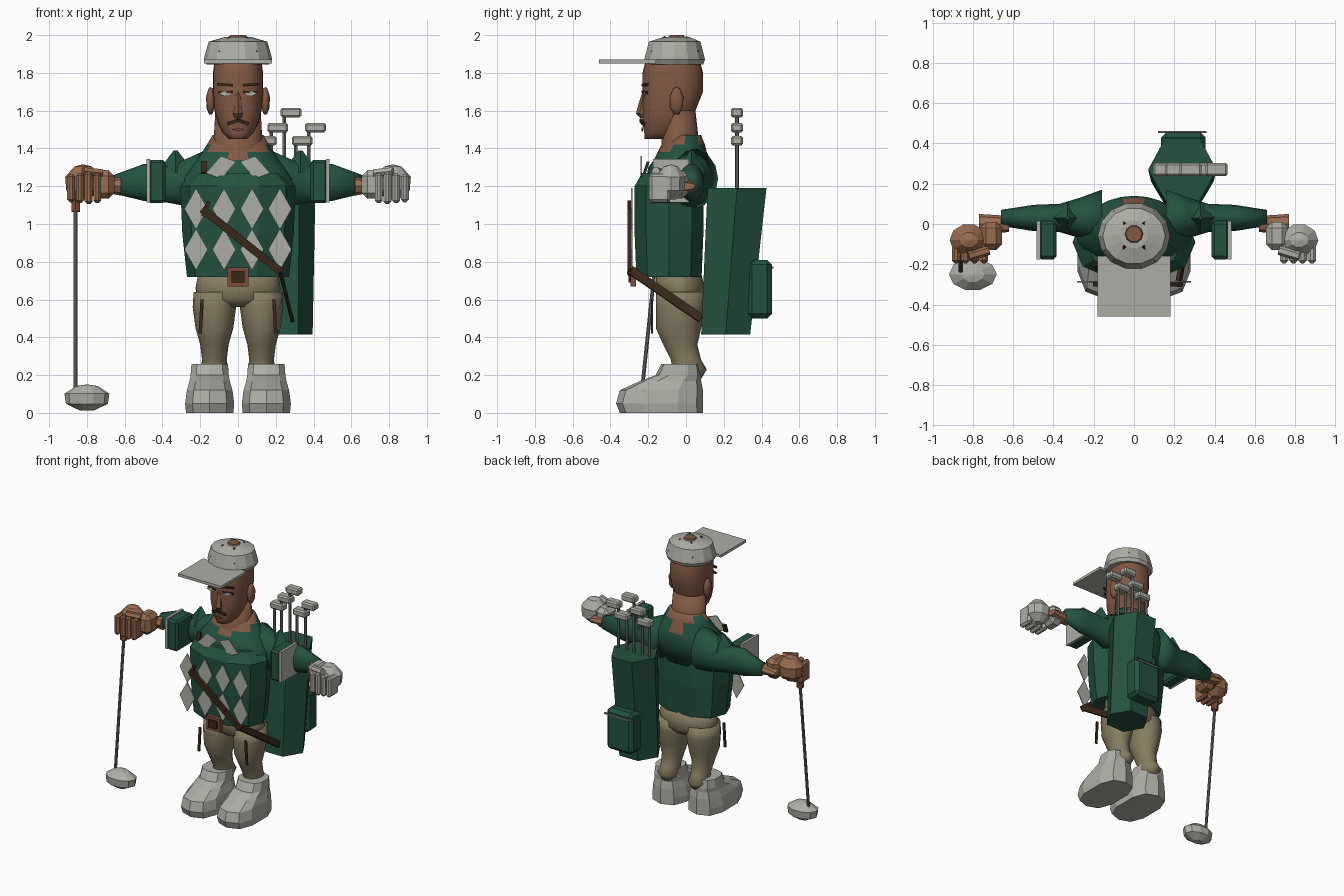
import bpy, bmesh, math
from mathutils import Vector

if "Cube" in bpy.data.objects:
    bpy.data.objects.remove(bpy.data.objects["Cube"], do_unlink=True)


def material(name, *rgb):
    made = bpy.data.materials.new(name)
    made.diffuse_color = (*rgb, 1)
    made.use_nodes = True
    made.node_tree.nodes["Principled BSDF"].inputs["Base Color"].default_value = (*rgb, 1)
    return made


GREEN = material("jacket green", .018, .085, .05)
WHITE = material("off white", .42, .42, .38)
SKIN = material("face skin", .22, .1, .06)
HAND = material("hand skin", .32, .15, .08)
KHAKI = material("khaki", .24, .2, .12)
DARK = material("dark brown", .04, .02, .01)
BUCKLE = material("buckle brown", .2, .07, .04)
STEEL = material("steel grey", .17, .17, .16)


def make(name, verts, faces, *mats, smooth=False, side=1, bevel=0, rule=None):
    """Mesh object; side=-1 mirrors it in x, rule picks faces for the second material."""
    mesh = bpy.data.meshes.new(name)
    mesh.from_pydata([(side * v[0], v[1], v[2]) for v in verts], [], faces)
    bm = bmesh.new()
    bm.from_mesh(mesh)
    bmesh.ops.recalc_face_normals(bm, faces=bm.faces)
    bm.to_mesh(mesh)
    bm.free()
    for mat in mats:
        mesh.materials.append(mat)
    for face in mesh.polygons:
        face.use_smooth = smooth
        if rule and rule(face.center):
            face.material_index = 1
    part = bpy.data.objects.new(name, mesh)
    bpy.context.collection.objects.link(part)
    if bevel:
        modifier = part.modifiers.new("bevel", "BEVEL")
        modifier.width, modifier.segments = bevel, 1
    return part


def skin_rings(name, rings, *mats, **options):
    """Join equal rings of points into a closed skin with end caps."""
    count = len(rings[0])
    verts = [point for ring in rings for point in ring]
    starts = range(0, len(verts) - count, count)
    faces = [(s + i, s + (i + 1) % count, s + count + (i + 1) % count, s + count + i)
             for s in starts for i in range(count)]
    faces += [tuple(range(count)), tuple(range(len(verts) - count, len(verts)))]
    return make(name, verts, faces, *mats, **options)


def tube(name, profile, sides, *mats, axis="z", middle=0, power=1, turn=0, **options):
    """Loft along z or x; profile rows are position, half width, depth centre, half depth."""
    rings = []
    for position, width, centre, depth in profile:
        ring = []
        for i in range(sides):
            angle = math.tau * (i + turn) / sides
            c, s = math.cos(angle), math.sin(angle)
            a = middle + width * math.copysign(abs(c) ** power, c)
            b = centre + depth * math.copysign(abs(s) ** power, s)
            ring.append((a, b, position) if axis == "z" else (position, a, b))
        rings.append(ring)
    return skin_rings(name, rings, *mats, **options)


def ball(name, centre, size, sides, *mats, **options):
    """Low-poly ellipsoid."""
    x, y, z = centre
    w, d, h = (s / 2 for s in size)
    turns = [math.pi * (i + .4) / 4 for i in range(4)] + [math.pi * .98]
    profile = [(z - h * math.cos(t), w * math.sin(t), y, d * math.sin(t)) for t in turns]
    return tube(name, profile, sides, *mats, middle=x, **options)


def bar(name, start, end, width, depth, *mats, sides=4, **options):
    """Prism between two points."""
    start, end = Vector(start), Vector(end)
    along = (end - start).normalized()
    across = along.cross(Vector((0, 1, 0))).normalized()
    deep = along.cross(across)
    reach = .5 / math.cos(math.pi / sides)
    angles = [math.tau * (i + .5) / sides for i in range(sides)]
    offsets = [(across * math.cos(a) * width + deep * math.sin(a) * depth) * reach for a in angles]
    return skin_rings(name, [[p + o for o in offsets] for p in (start, end)], *mats, **options)


def box(name, centre, size, *mats, **options):
    x, y, z = centre
    w, d, h = (s / 2 for s in size)
    rings = [[(x - w, y - d, k), (x + w, y - d, k), (x + w, y + d, k), (x - w, y + d, k)] for k in (z - h, z + h)]
    return skin_rings(name, rings, *mats, **options)


def diamond(name, x, y, z, width, height, *mats, lean=0, **options):
    """Thin upright diamond plate."""
    rings = [[(x - width, k, z - lean), (x, k, z + height), (x + width, k, z + lean), (x, k, z - height)]
             for k in (y, y + .008)]
    return skin_rings(name, rings, *mats, **options)


# Head and neck
tube("head", [(1.45, .05, -.15, .07), (1.48, .08, -.11, .11), (1.53, .105, -.1, .13), (1.6, .125, -.09, .14),
              (1.7, .133, -.07, .16), (1.8, .133, -.07, .16), (1.88, .12, -.07, .14), (1.95, .09, -.06, .1)],
     24, SKIN, power=.85, smooth=True)
tube("neck", [(1.27, .16, -.05, .12), (1.36, .15, -.04, .12), (1.42, .13, -.03, .1), (1.6, .12, -.04, .09)],
     20, SKIN, smooth=True)
tube("nose", [(1.56, .02, -.22, .02), (1.585, .03, -.225, .04), (1.64, .02, -.22, .03), (1.7, .01, -.22, .01)],
     6, SKIN, turn=.5)
diamond("mouth", 0, -.235, 1.5, .035, .01, BUCKLE)
for side in (1, -1):
    ball("ear", (.145, -.05, 1.65), (.05, .08, .15), 10, SKIN, side=side, smooth=True)
    diamond("eye", .07, -.225, 1.69, .035, .014, WHITE, side=side)
    bar("eyelid", (.03, -.23, 1.7), (.105, -.205, 1.695), .012, .01, DARK, side=side)
    bar("eyebrow", (.03, -.23, 1.735), (.11, -.205, 1.74), .014, .012, DARK, side=side)
    bar("moustache", (0, -.24, 1.55), (.055, -.225, 1.53), .018, .014, DARK, side=side)

# Cap
tube("cap", [(1.845, .165, -.06, .155), (1.87, .18, -.06, .165), (1.89, .177, -.06, .16),
             (1.965, .155, -.06, .14), (1.99, .07, -.05, .07)], 14, WHITE)
box("cap_brim", (0, -.31, 1.86), (.36, .3, .02), WHITE)
tube("cap_crown_opening", [(1.98, .05, -.05, .05), (2, .04, -.05, .04)], 10, SKIN)
for side in (1, -1):
    for outer, inner in ((-.18, -.11), (.06, 0)):
        bar("cap_seam", (.1, outer, 1.91), (.045, inner, 1.99), .01, .012, DARK, side=side)

# Jacket body and shoulders, with bare skin in the neck opening
tube("jacket", [(.72, .27, -.09, .18), (.95, .295, -.09, .19), (1.2, .305, -.09, .19), (1.27, .24, -.07, .17)],
     10, GREEN, power=.85)
tube("shoulders", [(1.1, .28, -.05, .15), (1.24, .29, -.04, .17), (1.3, .25, -.03, .17), (1.34, .22, -.02, .15),
                   (1.38, .19, -.02, .13), (1.42, .165, -.01, .11), (1.47, .135, 0, .08)],
     24, GREEN, SKIN, smooth=True, rule=lambda c: c.z > 1.33 + abs(c.x) * (.5 if c.y < 0 else 1.1))
bar("collar_pin", (-.18, -.22, 1.27), (-.18, -.2, 1.33), .03, .015, DARK)

for side in (1, -1):
    diamond("collar_flap", .09, -.24, 1.3, .08, .06, WHITE, lean=-.03, side=side)
    # Sleeves
    tube("sleeve", [(.16, .14, 1.24, .16), (.27, .1, 1.22, .13), (.37, .07, 1.21, .1),
                    (.5, .065, 1.22, .1), (.66, .04, 1.21, .05)],
         14, GREEN, axis="x", middle=.03, side=side, smooth=True)
    tube("sleeve_peak", [(1.27, .1, .03, .08), (1.39, .01, .03, .01)], 4, GREEN, middle=.33, side=side)
    box("sleeve_band", (.43, -.08, 1.225), (.09, .19, .23), GREEN, bevel=.015, side=side)
    box("sleeve_stripe", (.475, -.08, 1.23), (.02, .19, .23), WHITE, side=side)
    # Wrists and fists, one of them gloved
    fist = WHITE if side > 0 else HAND
    tube("wrist", [(.62, .04, 1.2, .05), (.77, .05, 1.2, .02)], 8, HAND, axis="x", side=side)
    box("cuff", (.71, -.06, 1.21), (.11, .14, .15), fist, bevel=.03, side=side)
    ball("fist", (.82, -.08, 1.22), (.2, .17, .19), 10, fist, side=side)
    for knuckle in range(4):
        curl = .01 * abs(knuckle - 1)
        box("finger", (.745 + knuckle * .046, -.14, 1.19), (.042, .11, .17 - curl), fist, bevel=.014, side=side)
    bar("thumb", (.72, -.13, 1.27), (.82, -.16, 1.28), .04, .04, fist, sides=6, side=side)

# Diamond pattern on the jacket front
for row in (1.08, .865):
    for column in range(4):
        diamond("diamond", (column - 1.5) * .148, -.29, row, .062, .11, WHITE)

# Buckle and bag strap
box("buckle", (0, -.28, .72), (.11, .03, .1), BUCKLE)
box("buckle_centre", (0, -.3, .72), (.07, .01, .06), DARK)
bar("strap_front", (-.19, -.3, 1.08), (.23, -.3, .745), .042, .02, DARK)
bar("strap_side", (.22, -.3, .76), (.285, .08, .5), .02, .045, DARK)
bar("strap_end", (-.185, -.3, 1.04), (-.155, -.3, 1.12), .02, .02, DARK)

# Trousers and boots
tube("trouser_hips", [(.56, .1, -.02, .09), (.6, .215, -.03, .13), (.66, .225, -.03, .13), (.74, .21, -.04, .12)],
     20, KHAKI, smooth=True)
for side in (1, -1):
    tube("trouser_leg", [(.18, .06, 0, .08), (.23, .075, .02, .09), (.28, .065, 0, .08), (.36, .075, -.03, .09),
                         (.45, .1, -.04, .12), (.56, .115, -.03, .13), (.64, .11, -.03, .13)],
         16, KHAKI, middle=.125, smooth=True, side=side)
    bar("trouser_seam", (.2, -.18, .42), (.19, -.18, .6), .018, .01, DARK, side=side)
    tube("boot", [(0, .13, -.13, .22), (.05, .135, -.14, .23), (.12, .125, -.13, .22), (.17, .11, -.08, .16),
                  (.2, .105, -.04, .12), (.26, .1, -.03, .1)],
         10, WHITE, middle=.15, power=.75, turn=.5, side=side)

# Club in hand
bar("club_shaft", (-.86, -.13, 1.1), (-.86, -.235, .1), .02, .02, STEEL, sides=8)
bar("club_grip", (-.86, -.125, 1.16), (-.86, -.135, 1.065), .045, .045, BUCKLE, sides=6)
ball("club_head", (-.8, -.25, .08), (.25, .17, .14), 10, WHITE)

# Golf bag with spare clubs
tube("golf_bag", [(.415, .155, .21, .15), (1.19, .17, .27, .18)], 6, GREEN, middle=.24)
box("bag_pocket", (.245, .39, .655), (.22, .13, .31), GREEN, bevel=.025)
box("pocket_zip", (.24, .457, .77), (.24, .01, .01), STEEL)
for x, top in ((.28, 1.59), (.21, 1.51), (.41, 1.51), (.34, 1.44), (.15, 1.44)):
    bar("spare_shaft", (x - .035, .27, 1.15), (x - .035, .27, top), .018, .018, STEEL, sides=6)
    box("spare_club_head", (x, .27, top), (.11, .065, .05), WHITE, bevel=.01)
